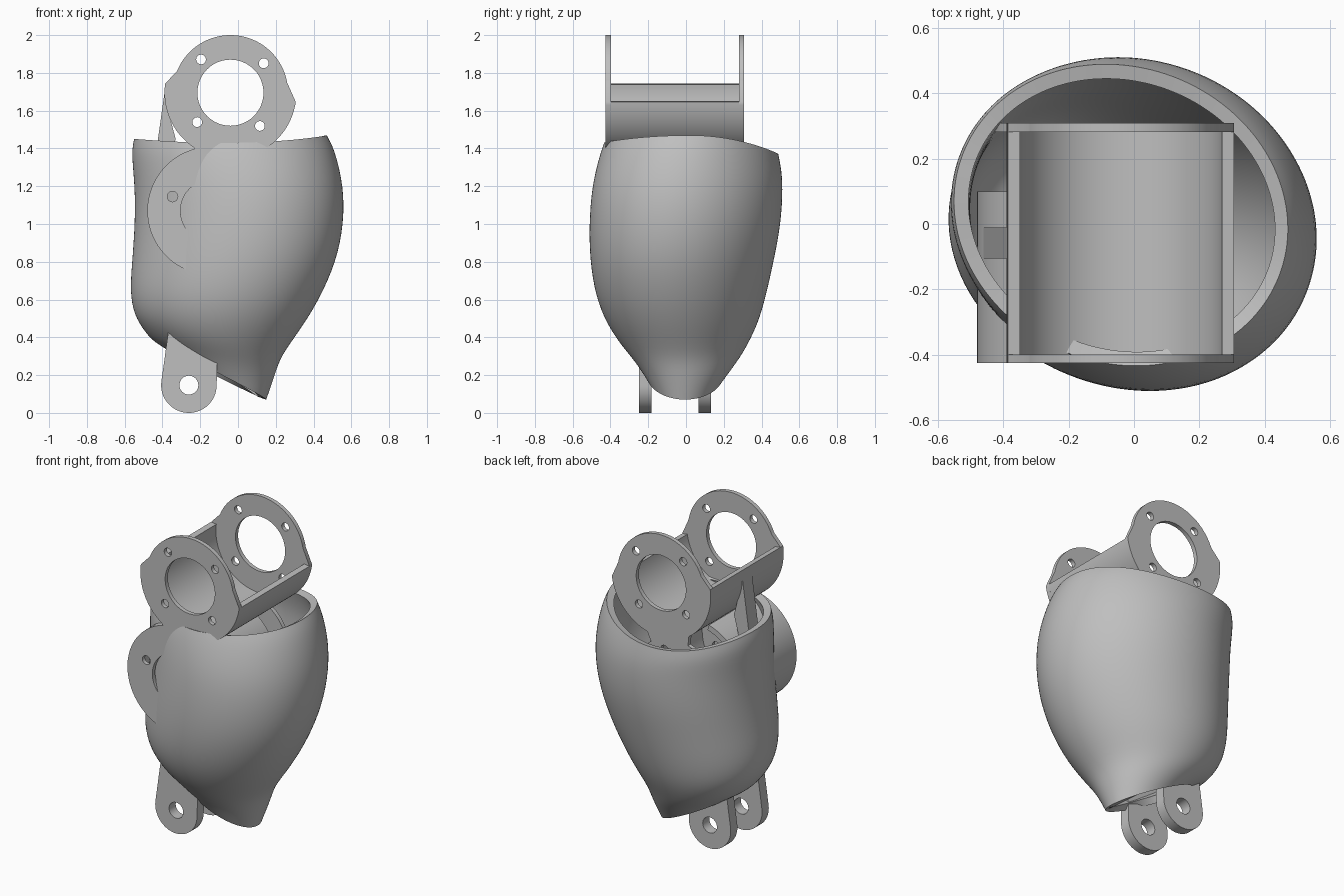
import bpy, bmesh
from math import sin, cos, radians, tau

cube = bpy.data.objects.get("Cube")
if cube:
    bpy.data.objects.remove(cube)

grey = bpy.data.materials.new("plain_grey")
grey.use_nodes = True
grey.diffuse_color = (0.52, 0.52, 0.52, 1)
grey.node_tree.nodes["Principled BSDF"].inputs["Base Color"].default_value = grey.diffuse_color

UPPER, LOWER = (-0.04, 1.695), (-0.14, 1.07)   # ring centres in x, z
FRONT, BACK = -0.425, 0.308                    # ends of the bracket in y


def make(name, bm):
    mesh = bpy.data.meshes.new(name)
    bm.to_mesh(mesh)
    bm.free()
    obj = bpy.data.objects.new(name, mesh)
    bpy.context.collection.objects.link(obj)
    mesh.materials.append(grey)
    return obj


def smooth(obj):
    bpy.ops.object.select_all(action='DESELECT')
    obj.select_set(True)
    bpy.context.view_layer.objects.active = obj
    for mod in list(obj.modifiers):
        bpy.ops.object.modifier_apply(modifier=mod.name)
    bpy.ops.object.shade_smooth_by_angle(angle=radians(35))


def arc(centre, r, a0, a1, n=32):
    angles = [radians(a0 + (a1 - a0) * i / n) for i in range(n + 1)]
    return [(centre[0] + r * cos(a), centre[1] + r * sin(a)) for a in angles]


def circle(centre, r, n=32):
    return arc(centre, r, 0, 360, n)[:-1]


def bolts(centre, r, start, size):
    return [circle(arc(centre, r, start + 90 * k, 0, 1)[0], size, 16) for k in range(4)]


def slab(name, outline, y0, y1, holes=()):
    """Extrude an x-z outline with holes along y."""
    bm = bmesh.new()
    edges = []
    for loop in [outline, *holes]:
        vs = [bm.verts.new((x, y0, z)) for x, z in loop]
        edges += [bm.edges.new((v, vs[i - 1])) for i, v in enumerate(vs)]
    bmesh.ops.triangle_fill(bm, edges=edges, use_beauty=True)
    ext = bmesh.ops.extrude_face_region(bm, geom=bm.faces[:])
    moved = [g for g in ext["geom"] if isinstance(g, bmesh.types.BMVert)]
    bmesh.ops.translate(bm, verts=moved, vec=(0, y1 - y0, 0))
    bmesh.ops.recalc_face_normals(bm, faces=bm.faces[:])
    smooth(make(name, bm))


# Hollow shell: left x, left z, right x, right z, front y, back y per ring
rings = [
    (-0.55, 1.45, 0.47, 1.47, -0.435, 0.49),
    (-0.565, 1.38, 0.51, 1.40, -0.46, 0.505),
    (-0.545, 1.20, 0.56, 1.20, -0.50, 0.515),
    (-0.545, 1.00, 0.56, 1.00, -0.515, 0.505),
    (-0.56, 0.80, 0.52, 0.80, -0.51, 0.465),
    (-0.572, 0.64, 0.43, 0.60, -0.48, 0.425),
    (-0.55, 0.52, 0.33, 0.44, -0.425, 0.385),
    (-0.50, 0.44, 0.225, 0.30, -0.35, 0.33),
    (-0.45, 0.38, 0.195, 0.20, -0.275, 0.28),
    (-0.38, 0.34, 0.15, 0.07, -0.21, 0.20),
]
SEG = 40
bm = bmesh.new()
loops = []
for i, (xl, zl, xr, zr, y0, y1) in enumerate(rings):
    loop = []
    for k in range(SEG):
        c, s = cos(tau * k / SEG), sin(tau * k / SEG)
        y = (y0 + y1) / 2 + s * (y1 - y0) / 2
        x = (xl + xr) / 2 + c * (xr - xl) / 2 - 0.1 * s * (y1 - y0) / 2
        z = (zl + zr) / 2 + c * (zr - zl) / 2
        if i < 2:                      # rim dips at the back and a little at the front
            z -= s * s * (0.09 if s > 0 else 0.03)
        loop.append(bm.verts.new((x, y, z)))
    loops.append(loop)
for top, low in zip(loops, loops[1:]):
    for k in range(SEG):
        bm.faces.new((top[k - 1], low[k - 1], low[k], top[k]))
shell = make("outer_shell", bm)
shell.modifiers.new("rounding", 'SUBSURF').levels = 2
wall = shell.modifiers.new("wall", 'SOLIDIFY')
wall.thickness = 0.045
wall.offset = -1
smooth(shell)

# End plates with a large ring above and a round lobe below
lobe = arc(LOWER, 0.34, 105.4, 416.6, 64)
head = arc(UPPER, 0.305, 10, 158, 48) + arc(UPPER, 0.349, 172, 236, 24)
chin = arc(UPPER, 0.349, 286, 352, 24)
upper_holes = [circle(UPPER, 0.175, 48)] + bolts(UPPER, 0.235, 41.5, 0.026)
lower_holes = [circle(LOWER, 0.165)] + bolts(LOWER, 0.22, 160, 0.028)
slab("front_plate", head + lobe + chin, FRONT, FRONT + 0.027, upper_holes + lower_holes)
small_lobe = arc(LOWER, 0.29, 108, 414, 64)
slab("back_plate", head + small_lobe + chin, BACK - 0.027, BACK, upper_holes + lower_holes)

# Curved trough between the plates
slab("upper_trough", arc(UPPER, 0.349, 172, 352, 64) + arc(UPPER, 0.312, 352, 172, 64),
     FRONT + 0.01, BACK - 0.01)

# Curved wall around the lower lobe
slab("lower_drum", lobe + arc(LOWER, 0.305, 416.6, 105.4, 64), FRONT + 0.01, 0.1)

# Strut bracing the trough to the drum
slab("side_strut", [(-0.383, 1.74), (-0.425, 1.44), (-0.475, 1.07), (-0.43, 1.07),
                    (-0.33, 1.45), (-0.37, 1.6)], -0.105, -0.01)

# Pair of hinge lugs at the bottom
EYE = (-0.26, 0.147)
for name, y in (("front_lug", -0.25), ("back_lug", 0.065)):
    slab(name, arc(EYE, 0.147, 173, 361) + [(-0.1, 0.6), (-0.345, 0.6)],
         y, y + 0.067, [circle(EYE, 0.05)])
